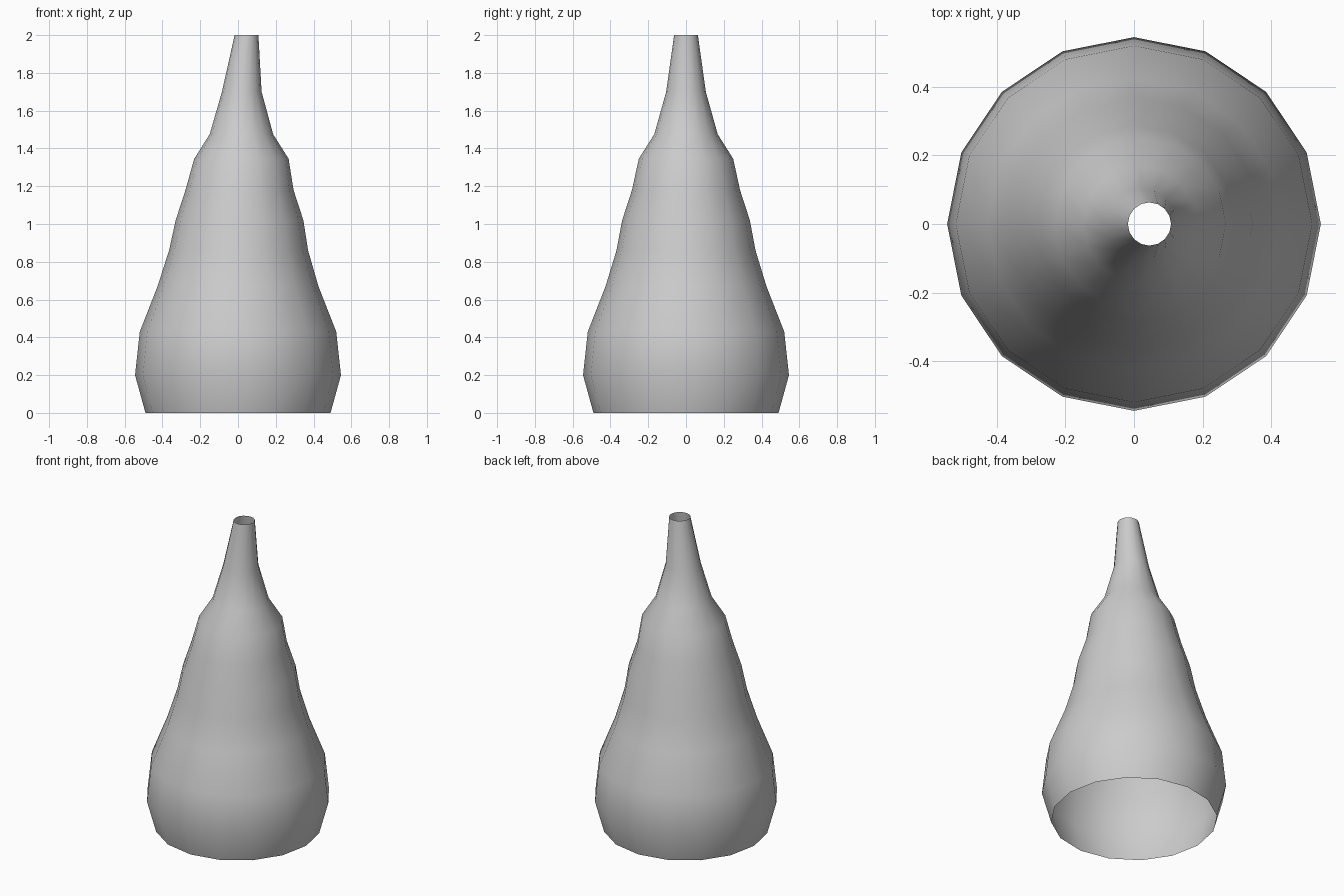
import bpy, bmesh, math

if "Cube" in bpy.data.objects:
    bpy.data.objects.remove(bpy.data.objects["Cube"])

SIDES = 16
# Rings of the shell: height, radius, sideways drift of the centre
RINGS = [(0, .49, 0), (.2, .545, 0), (.43, .52, 0), (.67, .426, 0),
         (.86, .368, .003), (1.02, .338, .008), (1.18, .286, .008),
         (1.345, .25, .018), (1.475, .168, .018), (1.70, .105, .02),
         (2.0, .063, .045)]

grey = bpy.data.materials.new("plain grey")
grey.diffuse_color = (0.6, 0.6, 0.6, 1)
grey.use_nodes = True
grey.node_tree.nodes["Principled BSDF"].inputs["Base Color"].default_value = grey.diffuse_color

# Open tapering shell, lofted ring by ring
bm = bmesh.new()
loops = []
for z, r, cx in RINGS:
    angles = [2 * math.pi * i / SIDES for i in range(SIDES)]
    loops.append([bm.verts.new((cx + r * math.cos(a), r * math.sin(a), z)) for a in angles])
for low, high in zip(loops, loops[1:]):
    for i in range(SIDES):
        j = (i + 1) % SIDES
        bm.faces.new((low[i], low[j], high[j], high[i])).smooth = True

mesh = bpy.data.meshes.new("tapered_shell")
bm.to_mesh(mesh)
bm.free()
mesh.materials.append(grey)
shell = bpy.data.objects.new("tapered_shell", mesh)
bpy.context.collection.objects.link(shell)
